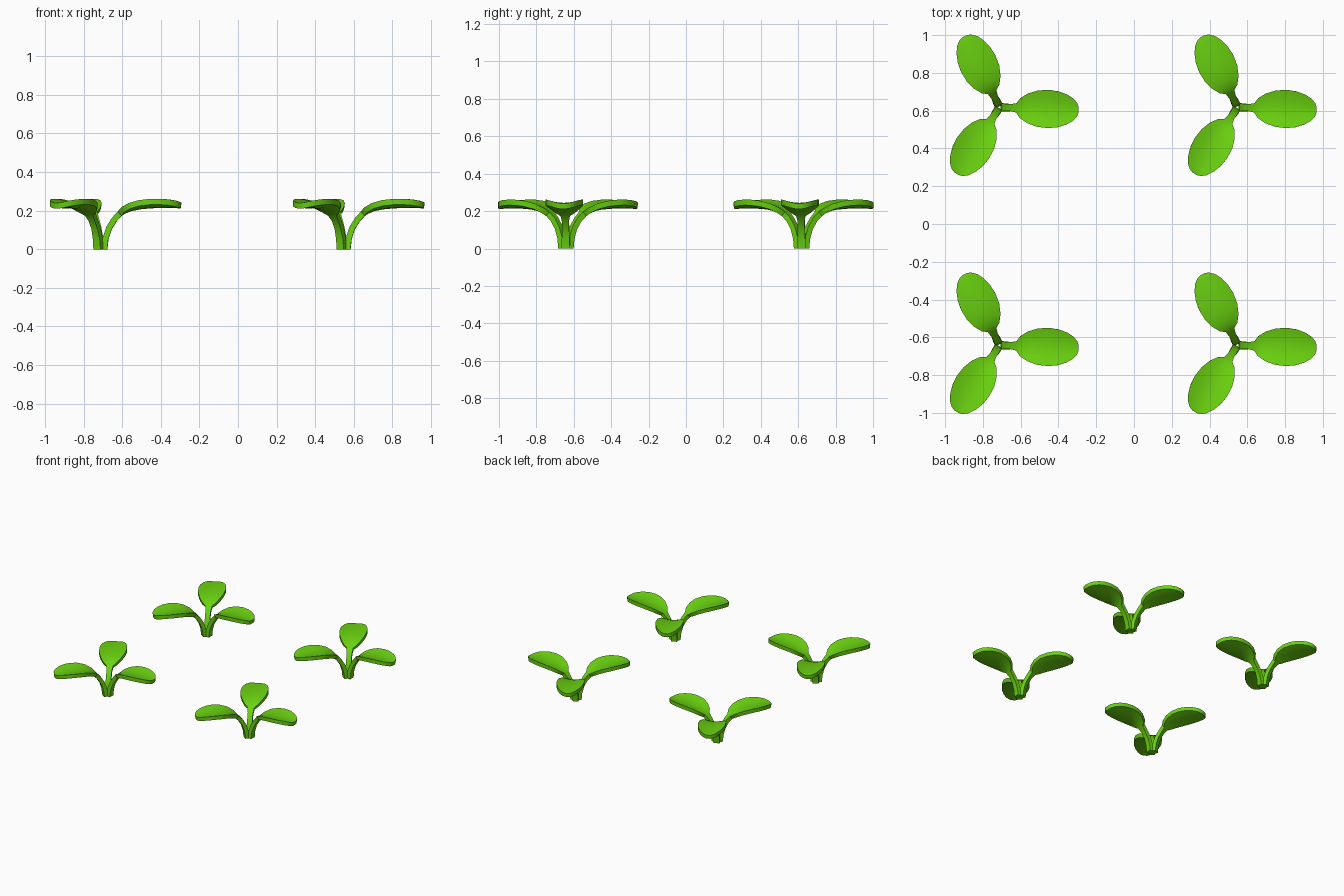
import bpy, bmesh, math
from mathutils import Vector

if "Cube" in bpy.data.objects:
    bpy.data.objects.remove(bpy.data.objects["Cube"])

green = bpy.data.materials.new("leaf_green")
green.diffuse_color = (0.145, 0.645, 0.005, 1)
green.use_nodes = True
green.node_tree.nodes["Principled BSDF"].inputs["Base Color"].default_value = green.diffuse_color

# Leaf centre line: (distance from plant centre, height, half width)
STATIONS = [
    (0.020, 0.000, 0.022), (0.026, 0.055, 0.021), (0.044, 0.110, 0.019),
    (0.072, 0.155, 0.019), (0.100, 0.184, 0.025), (0.118, 0.197, 0.052),
    (0.155, 0.212, 0.078), (0.205, 0.222, 0.096), (0.260, 0.227, 0.101),
    (0.310, 0.229, 0.095), (0.355, 0.229, 0.080), (0.390, 0.228, 0.059),
    (0.410, 0.227, 0.035), (0.417, 0.226, 0.014),
]
HALF_THICK = 0.015
CUP = 0.019
ACROSS = (-1, -0.5, 0, 0.5, 1)


def leaf(bm, angle):
    """Loft one cupped leaf with its stem, pointing along the given angle."""
    out = Vector((math.cos(angle), math.sin(angle), 0))
    side = Vector((-math.sin(angle), math.cos(angle), 0))
    rings = []
    last = len(STATIONS) - 1
    for i, (r, z, w) in enumerate(STATIONS):
        a, b = STATIONS[max(i - 1, 0)], STATIONS[min(i + 1, last)]
        t = Vector((b[0] - a[0], b[1] - a[1])).normalized()
        if i == 0:
            t = Vector((0, 1))
        normal = out * -t.y + Vector((0, 0, t.x))
        centre = out * r + Vector((0, 0, z))
        cup = CUP * max(0, (w - 0.022) / 0.079)

        def point(u, h):
            return bm.verts.new(centre + side * (w * u) + normal * (cup * u * u + h))
        rings.append([point(u, HALF_THICK) for u in ACROSS] +
                     [point(u, -HALF_THICK) for u in reversed(ACROSS)])
    n = len(rings[0])
    for p, q in zip(rings, rings[1:]):
        for k in range(n):
            bm.faces.new((p[k], p[(k + 1) % n], q[(k + 1) % n], q[k]))
    bm.faces.new(rings[0])
    bm.faces.new(rings[-1])


# One three-leaved seedling
mesh = bpy.data.meshes.new("seedling")
bm = bmesh.new()
for deg in (-2, 116, 237):
    leaf(bm, math.radians(deg))
bmesh.ops.recalc_face_normals(bm, faces=bm.faces)
bm.to_mesh(mesh)
bm.free()
mesh.materials.append(green)

# Four seedlings in a square
for x in (-0.712, 0.548):
    for y in (-0.642, 0.618):
        ob = bpy.data.objects.new("seedling", mesh)
        ob.location = (x, y, 0)
        bpy.context.collection.objects.link(ob)
        ob.select_set(True)
        bpy.context.view_layer.objects.active = ob
bpy.ops.object.shade_smooth_by_angle(angle=math.radians(40))
